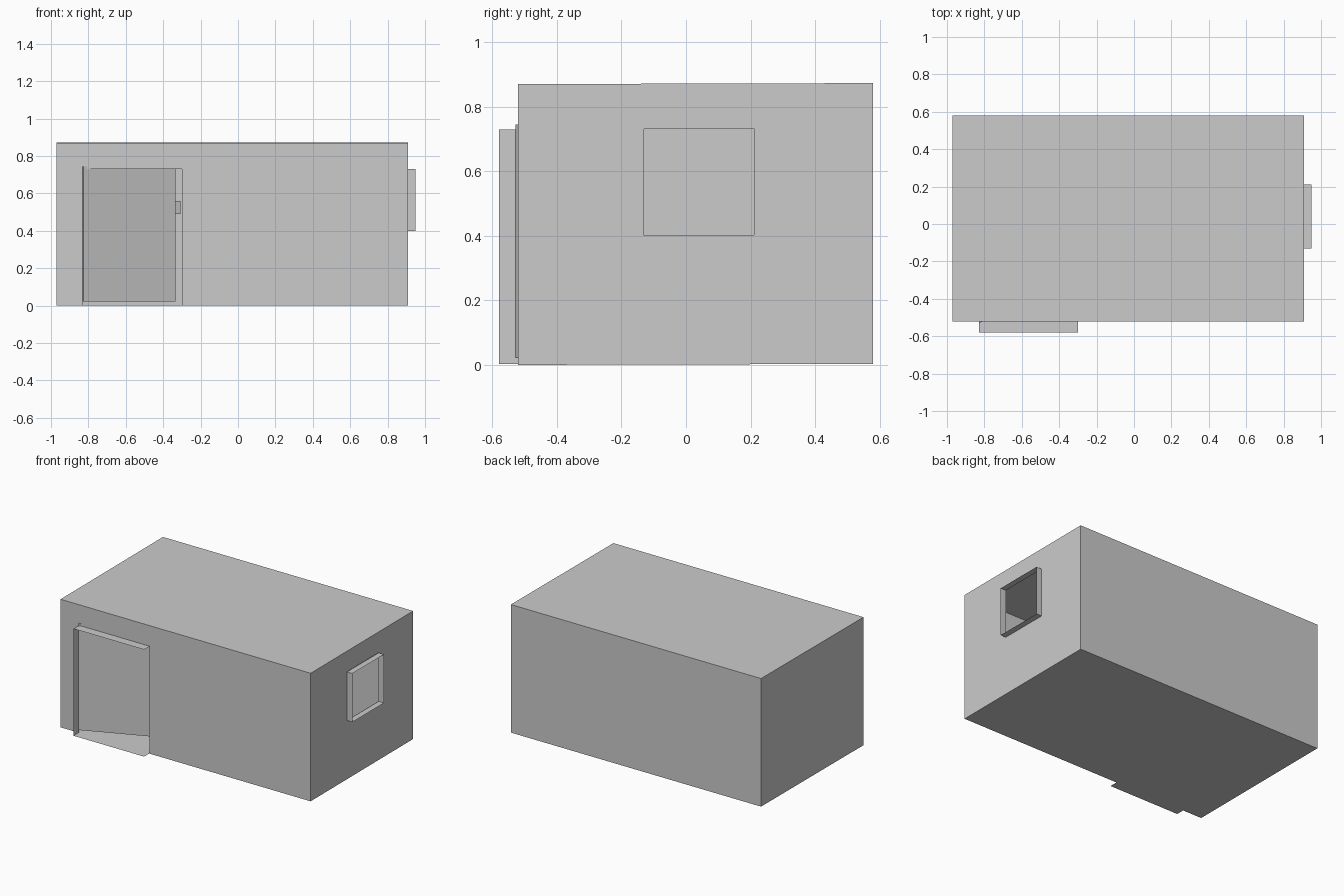
import bpy, bmesh, math
from mathutils import Matrix

if "Cube" in bpy.data.objects:
    bpy.data.objects.remove(bpy.data.objects["Cube"])

X0, X1, Y0, Y1, H = -0.97, 0.91, -0.52, 0.58, 0.87
DX0, DX1, DY, DH = -0.83, -0.30, -0.58, 0.73           # doorway
WX, WY0, WY1, WZ0, WZ1 = 0.95, -0.13, 0.21, 0.40, 0.73  # window


def mesh_object(name, quads):
    bm = bmesh.new()
    for q in quads:
        bm.faces.new([bm.verts.new(p) for p in q])
    bmesh.ops.remove_doubles(bm, verts=bm.verts, dist=1e-5)
    me = bpy.data.meshes.new(name)
    bm.to_mesh(me)
    bm.free()
    ob = bpy.data.objects.new(name, me)
    bpy.context.collection.objects.link(ob)
    return ob


def grid(us, vs, place, hole=None):
    """Quads of a flat wall split into cells, leaving out one cell."""
    quads = []
    for i in range(len(us) - 1):
        for j in range(len(vs) - 1):
            if (i, j) != hole:
                corners = ((i, j), (i + 1, j), (i + 1, j + 1), (i, j + 1))
                quads.append([place(us[a], vs[b]) for a, b in corners])
    return quads


def box(name, lo, hi, matrix=None):
    bm = bmesh.new()
    bmesh.ops.create_cube(bm, size=1)
    for v in bm.verts:
        v.co = [l + (c + 0.5) * (h - l) for l, h, c in zip(lo, hi, v.co)]
    me = bpy.data.meshes.new(name)
    bm.to_mesh(me)
    bm.free()
    ob = bpy.data.objects.new(name, me)
    bpy.context.collection.objects.link(ob)
    if matrix:
        ob.matrix_world = matrix
    return ob


def lift(x, y, z):
    """The room rises very slightly towards the back."""
    return (x, y, z + 0.003 * (y - Y0) / (Y1 - Y0))


# Thin room shell with a doorway and a window opening
mesh_object("floor", grid([X0, X1], [Y0, Y1], lambda x, y: lift(x, y, 0))[0:1])
mesh_object("ceiling", grid([X0, X1], [Y0, Y1], lambda x, y: lift(x, y, H)))
mesh_object("back_wall", grid([X1, X0], [0, H], lambda x, z: lift(x, Y1, z)))
mesh_object("left_wall", grid([Y1, Y0], [0, H], lambda y, z: lift(X0, y, z)))
mesh_object("front_wall", grid([X0, DX0, DX1, X1], [0, DH, H],
                               lambda x, z: lift(x, Y0, z), (1, 0)))
mesh_object("right_wall", grid([Y0, WY0, WY1, Y1], [0, WZ0, WZ1, H],
                               lambda y, z: lift(X1, y, z), (1, 1)))

# Doorway surround: header, left jamb and sill
path = [(DX1, DH), (DX0, DH), (DX0, 0.003), (DX1, 0.003)]
mesh_object("door_surround", [[(a[0], DY, a[1]), (b[0], DY, b[1]),
                               (b[0], Y0, b[1]), (a[0], Y0, a[1])]
                              for a, b in zip(path, path[1:])])

# Window surround: four thin sides
ring = [(WY0, WZ0), (WY1, WZ0), (WY1, WZ1), (WY0, WZ1)]
mesh_object("window_surround", [[(X1, *a), (X1, *b), (WX, *b), (WX, *a)]
                                for a, b in zip(ring, ring[1:] + ring[:1])])

# Door standing ajar into the room, with a handle on its inner side
swing = Matrix.Translation((DX0, -0.53, 0)) @ Matrix.Rotation(math.radians(23), 4, 'Z')
box("door", (0.003, 0, 0.023), (0.54, 0.02, 0.745), swing)
box("door_handle", (0.50, 0.02, 0.49), (0.575, 0.045, 0.56), swing).scale = (1, 1, 1)

# Shelf on the back wall
box("wall_shelf", (0.38, 0.48, 0.595), (0.77, Y1 - 0.001, 0.61))
